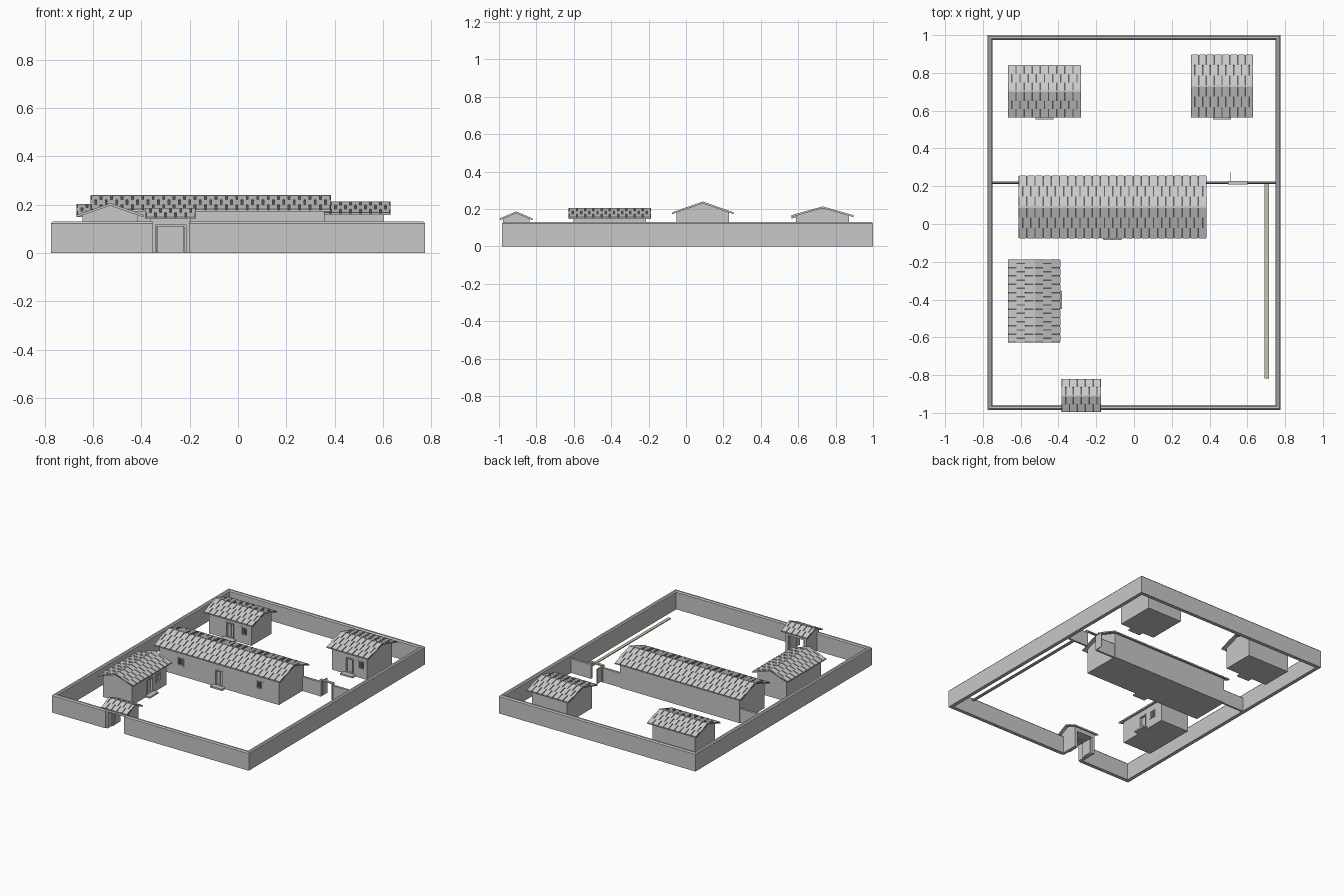
import bpy, bmesh, math
from mathutils import Matrix, Vector

if "Cube" in bpy.data.objects:
    bpy.data.objects.remove(bpy.data.objects["Cube"])


def material(name, rgb):
    m = bpy.data.materials.new(name)
    m.diffuse_color = (*rgb, 1)
    m.use_nodes = True
    m.node_tree.nodes["Principled BSDF"].inputs["Base Color"].default_value = m.diffuse_color
    return m


GREY = material("plaster grey", (0.58, 0.58, 0.58))
TILE = material("tile grey", (0.60, 0.60, 0.60))
DARK = material("dark joint grey", (0.12, 0.12, 0.12))
TAN = material("pale sand", (0.60, 0.54, 0.40))
I = Matrix.Identity(4)


def finish(name, bm, mats, M=I):
    bmesh.ops.recalc_face_normals(bm, faces=bm.faces)
    me = bpy.data.meshes.new(name)
    bm.to_mesh(me)
    bm.free()
    for m in mats:
        me.materials.append(m)
    ob = bpy.data.objects.new(name, me)
    ob.matrix_world = M
    bpy.context.collection.objects.link(ob)
    return ob


def add_box(bm, x0, x1, y0, y1, z0, z1):
    S = Matrix.Diagonal((x1 - x0, y1 - y0, z1 - z0, 1))
    T = Matrix.Translation(((x0 + x1) / 2, (y0 + y1) / 2, (z0 + z1) / 2))
    bmesh.ops.create_cube(bm, size=1, matrix=T @ S)


def boxes(name, items, mat, M=I):
    bm = bmesh.new()
    for b in items:
        add_box(bm, *b)
    return finish(name, bm, [mat], M)


def prism(name, profile, x0, x1, mats, M=I):
    """Extrude a (y, z) profile along x."""
    bm = bmesh.new()
    f = bm.faces.new([bm.verts.new((x0, y, z)) for y, z in profile])
    g = bmesh.ops.extrude_face_region(bm, geom=[f])
    bmesh.ops.translate(bm, vec=(x1 - x0, 0, 0),
                        verts=[v for v in g["geom"] if isinstance(v, bmesh.types.BMVert)])
    return finish(name, bm, mats, M)


def roof(name, L, W, eave, ridge, M, rows=3):
    """Gable deck with dark top, covered by staggered raised tiles."""
    h, t = W / 2, 0.006
    top = ridge - 0.004
    deck = prism(name + "_roof_deck",
                 [(-h, eave), (0, top - t), (h, eave), (h, eave + t), (0, top), (-h, eave + t)],
                 -L / 2, L / 2, [GREY, DARK], M)
    for p in deck.data.polygons:
        p.material_index = int(p.normal.z > 0.3)
    bm = bmesh.new()
    run, rise = h, top - eave - t
    slope = math.hypot(run, rise)
    ang = math.atan2(rise, run)
    n = max(2, round(L / 0.043))
    pitch, gap, row_len = L / n, 0.0075, slope / rows
    for side in (0, math.pi):
        # local frame: y runs from the eave up the slope
        F = (Matrix.Rotation(side, 4, 'Z') @ Matrix.Translation((0, -h, eave + t))
             @ Matrix.Rotation(ang, 4, 'X'))
        for r in range(rows):
            off = 0.5 * (r % 2)
            for k in range(n + r % 2):
                a = max(-L / 2, -L / 2 + (k - off) * pitch + gap / 2)
                b = min(L / 2, -L / 2 + (k + 1 - off) * pitch - gap / 2)
                old = set(bm.verts)
                add_box(bm, a, b, r * row_len, (r + 1) * row_len, -0.001, 0.004)
                bmesh.ops.transform(bm, matrix=F, verts=[v for v in bm.verts if v not in old])
    finish(name + "_roof_tiles", bm, [TILE], M)
    # ridge strip closing the two slopes
    boxes(name + "_ridge", [(-L / 2, L / 2, -0.004, 0.004, top - 0.002, ridge)], TILE, M)


def gable(hw, h, z0, eave, ridge):
    """Wall profile reaching the underside of the roof deck."""
    zt = ridge - 0.008
    ze = zt - (zt - eave) * hw / h
    return [(-hw, z0), (hw, z0), (hw, ze), (0, zt), (-hw, ze)]


def house(name, cx, cy, L, W, eave, ridge, door, windows, turn=0):
    M = Matrix.Translation((cx, cy, 0)) @ Matrix.Rotation(turn, 4, 'Z')
    hx, hy = L / 2 - 0.026, W / 2 - 0.024
    walls = prism(name + "_walls", gable(hy, W / 2, 0, eave, ridge), -hx, hx, [GREY], M)
    f = -hy                                     # front wall plane
    dw, dh, wz = 0.032, 0.12, eave * 0.58
    # door and window niches
    cuts = [(door - dw, door + dw, f - 0.02, f + 0.02, 0.015, dh)]
    cuts += [(w - 0.024, w + 0.024, f - 0.02, f + 0.012, wz - 0.024, wz + 0.026) for w in windows]
    cutter = boxes(name + "_cutter", cuts, GREY, M)
    cutter.hide_render = True
    mod = walls.modifiers.new("niches", 'BOOLEAN')
    mod.operation, mod.solver, mod.object = 'DIFFERENCE', 'EXACT', cutter
    bpy.context.view_layer.objects.active = walls
    bpy.ops.object.modifier_apply(modifier=mod.name)
    bpy.data.objects.remove(cutter)
    # door frame, leaf with centre joint, and step
    boxes(name + "_door_frame",
          [(door - dw, door - dw + 0.007, f - 0.005, f + 0.02, 0.015, dh),
           (door + dw - 0.007, door + dw, f - 0.005, f + 0.02, 0.015, dh),
           (door - dw, door + dw, f - 0.005, f + 0.02, dh - 0.008, dh)], GREY, M)
    boxes(name + "_door_leaves",
          [(door - 0.025, door - 0.001, f + 0.012, f + 0.019, 0.016, dh - 0.008),
           (door + 0.001, door + 0.025, f + 0.012, f + 0.019, 0.016, dh - 0.008)], GREY, M)
    boxes(name + "_step", [(door - 0.048, door + 0.048, -W / 2 - 0.011, f + 0.001, 0, 0.012)], GREY, M)
    # windows: dark pane, frame and bars
    for i, w in enumerate(windows):
        z0, z1 = wz - 0.024, wz + 0.026
        boxes(f"{name}_window_pane_{i}", [(w - 0.024, w + 0.024, f + 0.009, f + 0.0115, z0, z1)], DARK, M)
        bars = [(w + x - 0.002, w + x + 0.002, f + 0.001, f + 0.009, z0, z1) for x in (-0.008, 0.008)]
        bars += [(w + s * 0.022 - 0.004, w + s * 0.022 + 0.004, f - 0.003, f + 0.009, z0, z1) for s in (-1, 1)]
        bars += [(w - 0.026, w + 0.026, f - 0.003, f + 0.009, z - 0.003, z + 0.003) for z in (z0, z1)]
        boxes(f"{name}_window_frame_{i}", bars, GREY, M)
    roof(name, L, W, eave, ridge, M)


# perimeter wall: chamfered profile swept round the yard, open at the gate
path = [(-0.20, -0.972, 0, -1), (0.762, -0.972, 1, -1), (0.762, 0.987, 1, 1),
        (-0.762, 0.987, -1, 1), (-0.762, -0.972, -1, -1), (-0.355, -0.972, 0, -1)]
section = [(0.013, 0), (0.013, 0.122), (0.006, 0.13), (-0.006, 0.13), (-0.013, 0.122), (-0.013, 0)]
bm = bmesh.new()
rings = [[bm.verts.new((x + sx * o, y + sy * o, z)) for o, z in section] for x, y, sx, sy in path]
for a, b in zip(rings, rings[1:]):
    for i in range(len(section)):
        j = (i + 1) % len(section)
        bm.faces.new((a[i], a[j], b[j], b[i]))
bm.faces.new(rings[0])
bm.faces.new(rings[-1])
finish("perimeter_wall", bm, [GREY])

# houses
house("back_left_house", -0.474, 0.702, 0.388, 0.276, 0.148, 0.203, 0.0, [0.112])
house("back_right_house", 0.466, 0.73, 0.33, 0.33, 0.157, 0.214, 0.0, [0.094])
house("main_house", -0.113, 0.09, 0.995, 0.33, 0.172, 0.24, 0.0, [-0.303, 0.32])
house("side_house", -0.529, -0.407, 0.44, 0.276, 0.148, 0.206, 0.005, [0.102], math.pi / 2)

# entrance gate: side walls, gable head, frame, open leaves and roof
G = Matrix.Translation((-0.279, -0.908, 0))
boxes("gate_side_walls", [(-0.083, -0.063, -0.07, 0.07, 0, 0.138), (0.063, 0.083, -0.07, 0.07, 0, 0.138)], GREY, G)
prism("gate_head", gable(0.07, 0.087, 0.118, 0.14, 0.187), -0.083, 0.083, [GREY], G)
boxes("gate_frame", [(-0.064, -0.056, -0.02, 0.0, 0, 0.119), (0.056, 0.064, -0.02, 0.0, 0, 0.119),
                     (-0.06, 0.06, -0.02, 0.0, 0.11, 0.119)], GREY, G)
boxes("gate_leaves", [(-0.058, -0.053, 0.0, 0.06, 0.004, 0.11), (0.053, 0.058, 0.0, 0.06, 0.004, 0.11)], GREY, G)
roof("gate", 0.208, 0.174, 0.14, 0.187, G, rows=2)

# cross wall between the yards, with a small inner doorway
wall = [(y + 0.22, z) for y, z in ((-0.007, 0), (0.007, 0), (0.007, 0.1), (0.003, 0.105), (-0.003, 0.105), (-0.007, 0.1))]
wall = [(y - 0.001, z) for y, z in wall]
for label, x0, x1 in (("left", -0.75, -0.583), ("middle", 0.357, 0.5), ("right", 0.598, 0.75)):
    prism(f"cross_wall_{label}", wall, x0, x1, [GREY])
boxes("inner_door_frame", [(0.497, 0.507, 0.21, 0.228, 0, 0.12), (0.59, 0.6, 0.21, 0.228, 0, 0.12),
                           (0.497, 0.6, 0.21, 0.228, 0.112, 0.12)], GREY)
boxes("inner_door_leaf", [(0.507, 0.512, 0.226, 0.275, 0.004, 0.11)], GREY)

# sand coloured ground strip along the right side
boxes("ground_strip", [(0.692, 0.714, -0.818, 0.212, 0, 0.006)], TAN)
